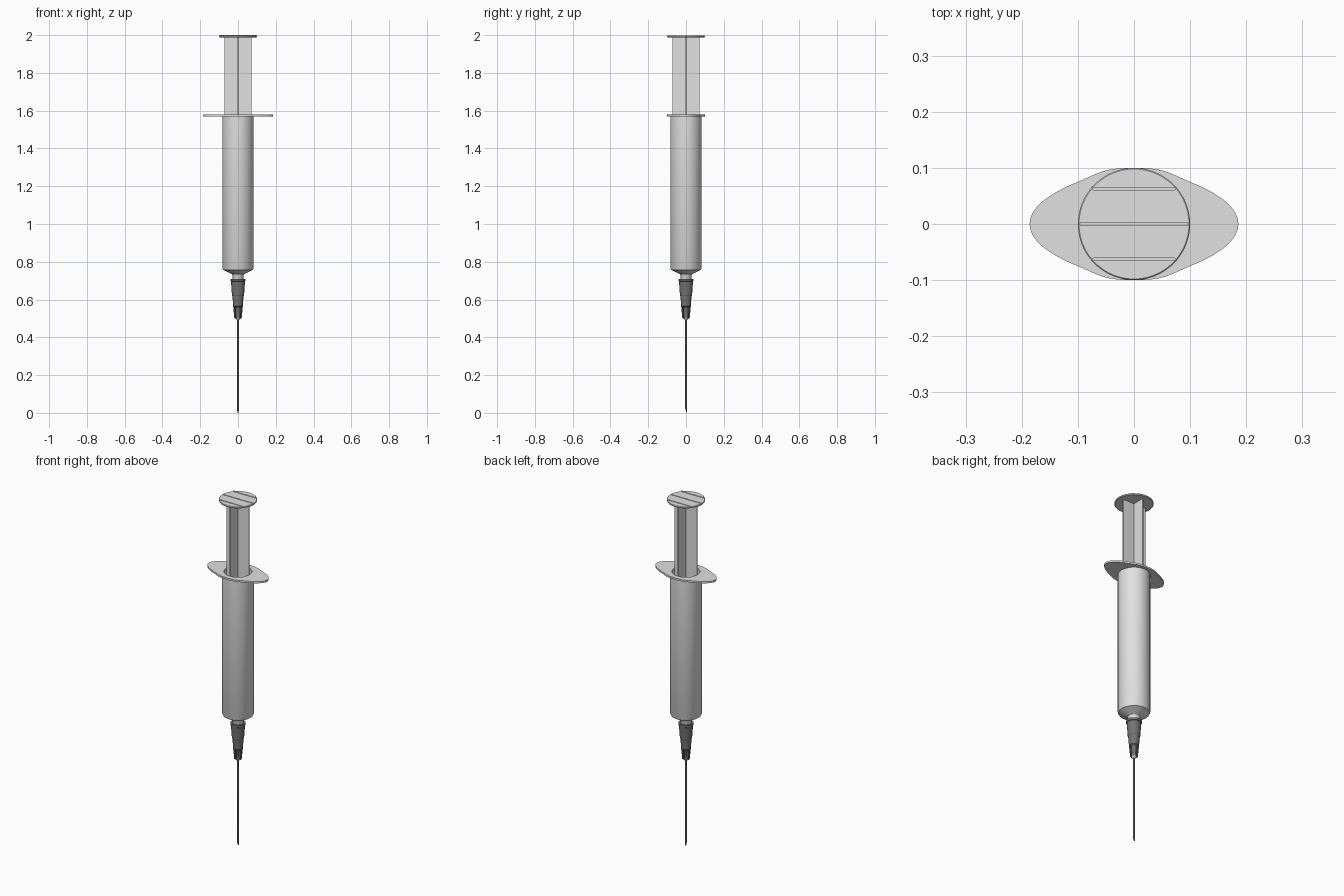
import bpy, bmesh, math
from mathutils import Vector, Matrix
from mathutils.geometry import interpolate_bezier

if "Cube" in bpy.data.objects:
    bpy.data.objects.remove(bpy.data.objects["Cube"])


def material(name, grey):
    m = bpy.data.materials.new(name)
    m.use_nodes = True
    m.diffuse_color = (grey, grey, grey, 1)
    m.node_tree.nodes["Principled BSDF"].inputs["Base Color"].default_value = (grey, grey, grey, 1)
    return m


clear = material("pale plastic", 0.75)
dark = material("dark grey plastic", 0.17)
steel = material("steel grey", 0.3)


def finish(name, bm, mat, smooth=True):
    bmesh.ops.recalc_face_normals(bm, faces=bm.faces)
    mesh = bpy.data.meshes.new(name)
    bm.to_mesh(mesh)
    bm.free()
    mesh.materials.append(mat)
    ob = bpy.data.objects.new(name, mesh)
    bpy.context.collection.objects.link(ob)
    if smooth:
        bpy.ops.object.select_all(action="DESELECT")
        ob.select_set(True)
        bpy.context.view_layer.objects.active = ob
        bpy.ops.object.shade_smooth_by_angle(angle=math.radians(30))
    return ob


def lathe(name, profile, mat, steps=48):
    """Spin a list of (radius, z) points around the z axis."""
    bm = bmesh.new()
    verts = [bm.verts.new((r, 0, z)) for r, z in profile]
    edges = [bm.edges.new(pair) for pair in zip(verts, verts[1:])]
    bmesh.ops.spin(bm, geom=verts + edges, axis=(0, 0, 1), cent=(0, 0, 0),
                   angle=math.tau, steps=steps, use_merge=True)
    bmesh.ops.remove_doubles(bm, verts=bm.verts, dist=0.0001)
    return finish(name, bm, mat)


def add_box(bm, size, centre, turn=0):
    matrix = (Matrix.Rotation(turn, 4, "Z") @ Matrix.Translation(centre)
              @ Matrix.Diagonal((*size, 1)))
    bmesh.ops.create_cube(bm, size=1, matrix=matrix)


# Hollow barrel with a conical shoulder and nozzle
lathe("barrel", [(0.073, 1.576), (0.083, 1.576), (0.083, 0.765), (0.079, 0.757),
                 (0.033, 0.735), (0.03, 0.73), (0.028, 0.69), (0, 0.69),
                 (0, 0.77), (0.073, 0.78), (0.073, 1.576)], clear, 64)

# Finger flange: lens-shaped plate with a round hole
quarter = interpolate_bezier(Vector((0, 0.1)), Vector((0.055, 0.1)),
                             Vector((0.06, 0.092)), Vector((0.1, 0.075)), 10)
quarter += interpolate_bezier(Vector((0.1, 0.075)), Vector((0.15, 0.055)),
                              Vector((0.186, 0.03)), Vector((0.186, 0)), 14)[1:]
half = quarter + [Vector((p.x, -p.y)) for p in quarter[-2::-1]]
outline = half + [Vector((-p.x, p.y)) for p in half[-2:0:-1]]
bm = bmesh.new()
outer = [bm.verts.new((p.x, p.y, 1.57)) for p in outline]
inner = [bm.verts.new((*(p.normalized() * 0.073), 1.57)) for p in outline]
for i in range(len(outer)):
    j = (i + 1) % len(outer)
    bm.faces.new((outer[i], outer[j], inner[j], inner[i]))
top = bmesh.ops.extrude_face_region(bm, geom=bm.faces[:])["geom"]
bmesh.ops.translate(bm, vec=(0, 0, 0.01),
                    verts=[v for v in top if isinstance(v, bmesh.types.BMVert)])
finish("finger_flange", bm, clear)

# Plunger: crossed ribs, stopper and thumb disc
bm = bmesh.new()
for turn in (0, math.pi / 2):
    add_box(bm, (0.144, 0.008, 1.12), (0, 0, 1.43), turn)
finish("plunger_ribs", bm, clear, False)
lathe("plunger_stopper", [(0, 0.83), (0.071, 0.85), (0.071, 0.88), (0, 0.88)], clear)
lathe("thumb_disc", [(0, 1.988), (0.098, 1.988), (0.1, 1.99), (0.1, 1.995),
                     (0.098, 1.997), (0, 1.997)], clear, 64)

# Raised grip bars with rounded ends on the thumb disc
bm = bmesh.new()
for y, reach in ((-0.063, 0.072), (0, 0.094), (0.063, 0.072)):
    add_box(bm, (2 * reach, 0.006, 0.005), (0, y, 1.9975))
    for x in (-reach, reach):
        bmesh.ops.create_cone(bm, cap_ends=True, segments=12, radius1=0.003, radius2=0.003,
                              depth=0.005, matrix=Matrix.Translation((x, y, 1.9975)))
finish("grip_bars", bm, clear)

# Needle hub: collar, stepped taper and slim core
lathe("needle_hub", [(0.03, 0.705), (0.03, 0.71), (0.04, 0.71), (0.04, 0.698), (0.037, 0.696),
                     (0.032, 0.622), (0.029, 0.618), (0.026, 0.565), (0.019, 0.558),
                     (0.016, 0.505), (0, 0.505)], dark)

# Fins around the lower hub, tapering to the tip
bm = bmesh.new()
for i in range(8):
    add_box(bm, (0.026, 0.006, 0.07), (0.013, 0, 0.535), i * math.tau / 8)
for v in bm.verts:
    if v.co.z < 0.51:
        v.co.x *= 0.75
        v.co.y *= 0.75
finish("hub_fins", bm, dark, False)
lathe("hub_tip", [(0, 0.505), (0.016, 0.505), (0.013, 0.497), (0.005, 0.49), (0, 0.49)], clear, 24)

# Needle with a slanted point
bm = bmesh.new()
bmesh.ops.create_cone(bm, cap_ends=True, segments=16, radius1=0.004, radius2=0.004,
                      depth=0.5, matrix=Matrix.Translation((0, 0, 0.25)))
for v in bm.verts:
    if v.co.z < 0.1:
        v.co.z = (0.004 - v.co.y) * 2.5
finish("needle", bm, steel)
